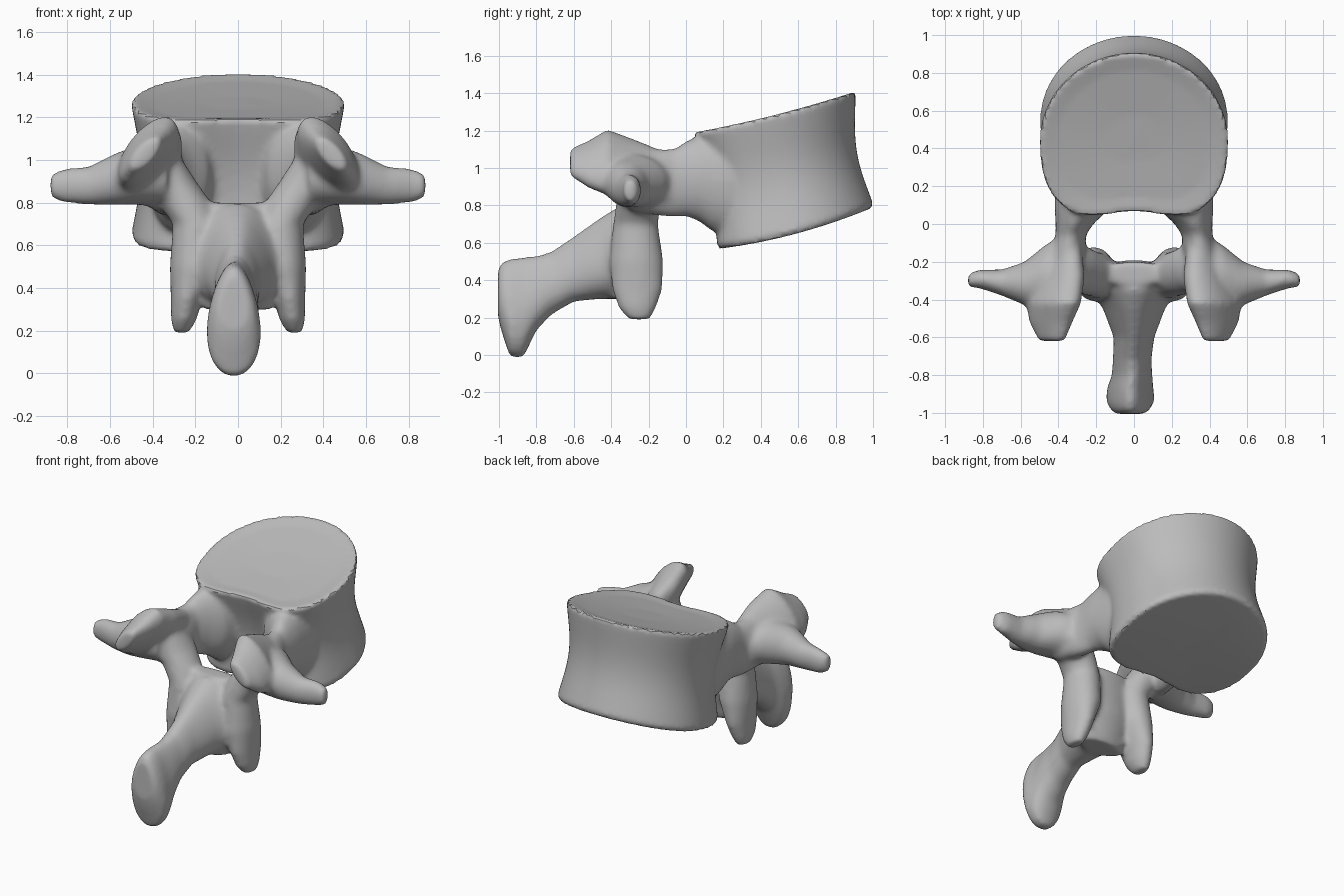
import bpy, bmesh, math

cube = bpy.data.objects.get("Cube")
if cube:
    bpy.data.objects.remove(cube)

bone = bpy.data.materials.new("bone grey")
bone.use_nodes = True
colour = (0.5, 0.5, 0.5, 1)
bone.diffuse_color = colour
bone.node_tree.nodes["Principled BSDF"].inputs["Base Color"].default_value = colour


def skin(bm, rings):
    """Join closed rings of points into one capped solid."""
    loops = [[bm.verts.new(p) for p in ring] for ring in rings]
    n = len(loops[0])
    for low, high in zip(loops, loops[1:]):
        for i in range(n):
            j = (i + 1) % n
            bm.faces.new((low[i], low[j], high[j], high[i]))
    bm.faces.new(loops[0][::-1])
    bm.faces.new(loops[-1])


def limb(bm, axis, stations, side=1, shear=0, taper=0, n=28):
    """Elliptical sections along an axis: position, two centres, two radii."""
    rings = []
    for pos, c1, c2, r1, r2 in stations:
        ring = []
        for i in range(n):
            a = math.tau * i / n
            u, v = math.cos(a), math.sin(a)
            p = [c1 + r1 * u * (1 - taper * v), c2 + r2 * v + shear * r1 * u]
            p.insert("xyz".index(axis), pos)
            p[0] *= side
            ring.append(p)
        rings.append(ring)
    skin(bm, rings)


def end_height(t, y):
    """Height of the sloping body at level t, for y from -1 (back) to 1."""
    return 0.56 + 0.62 * t + 0.115 * (y + 1) - 0.035 * (1 - t / 2) * (1 - y * y)


# Vertebral body: kidney outline, pinched waist, sloping ends
def body_ring(t, scale, sink=0, n=72):
    ring = []
    for i in range(n):
        a = math.tau * i / n
        u, v = math.cos(a), math.sin(a)
        power = 1 if v > 0 else 0.76
        x = math.copysign(abs(u) ** power, u) * scale
        y = math.copysign(abs(v) ** power, v) * scale
        if v < 0:
            y += 0.18 * math.exp(-(x / 0.5) ** 2) * scale
        back, front = 0.11 - 0.13 * t, 1.005 - 0.1 * t
        ring.append((0.5 * x, (back + front) / 2 + (front - back) / 2 * y,
                     end_height(t, y) + sink))
    return ring


bm = bmesh.new()
rings = [body_ring(0, s, d) for s, d in ((0.3, 0.01), (0.7, 0.005), (0.97, 0))]
for k in range(13):
    t = 0.04 + 0.94 * k / 12
    rings.append(body_ring(t, 1 - 0.09 * math.sin(math.pi * t) ** 1.3))
rings += [body_ring(1, s, d) for s, d in ((0.985, 0), (0.8, -0.01), (0.3, -0.015))]
skin(bm, rings)

# Paired parts of the arch
for side in (1, -1):
    # Pedicle, flaring into the body
    limb(bm, "y", [(0.4, 0.3, 0.93, 0.08, 0.2), (0.25, 0.31, 0.93, 0.11, 0.27),
                   (0.14, 0.265, 0.93, 0.155, 0.27), (0.07, 0.28, 0.945, 0.14, 0.23),
                   (0, 0.315, 0.94, 0.1, 0.2), (-0.06, 0.335, 0.92, 0.08, 0.185),
                   (-0.12, 0.345, 0.92, 0.09, 0.18), (-0.3, 0.38, 0.93, 0.1, 0.16)], side)
    # Superior articular process
    limb(bm, "y", [(-0.1, 0.36, 0.95, 0.08, 0.12), (-0.28, 0.39, 0.98, 0.13, 0.15),
                   (-0.42, 0.425, 1.03, 0.145, 0.145), (-0.52, 0.44, 1.02, 0.115, 0.1),
                   (-0.62, 0.435, 1.03, 0.07, 0.055)], side, shear=-0.7)
    # Transverse process
    limb(bm, "x", [(0.33, -0.22, 0.92, 0.19, 0.14), (0.47, -0.28, 0.93, 0.17, 0.14),
                   (0.58, -0.315, 0.91, 0.115, 0.12), (0.7, -0.31, 0.88, 0.07, 0.09),
                   (0.82, -0.29, 0.88, 0.05, 0.08), (0.88, -0.3, 0.88, 0.035, 0.055)], side)
    # Lamina side and inferior articular process
    limb(bm, "z", [(1, 0.34, -0.25, 0.08, 0.11), (0.9, 0.305, -0.235, 0.11, 0.13),
                   (0.8, 0.25, -0.255, 0.125, 0.12), (0.7, 0.195, -0.27, 0.11, 0.12),
                   (0.5, 0.21, -0.265, 0.11, 0.145), (0.35, 0.24, -0.26, 0.075, 0.135),
                   (0.25, 0.255, -0.26, 0.06, 0.1), (0.19, 0.265, -0.25, 0.035, 0.06)], side)

# Lamina centre
limb(bm, "z", [(0.8, 0, -0.26, 0.17, 0.06), (0.7, 0, -0.29, 0.22, 0.09),
               (0.5, 0, -0.3, 0.22, 0.11), (0.3, 0, -0.33, 0.16, 0.08)])
# Spinous process
limb(bm, "y", [(-0.25, 0, 0.54, 0.21, 0.23), (-0.35, 0, 0.55, 0.22, 0.25),
               (-0.45, 0, 0.52, 0.16, 0.22), (-0.6, 0, 0.46, 0.105, 0.175),
               (-0.72, -0.01, 0.385, 0.1, 0.17), (-0.8, -0.01, 0.33, 0.105, 0.2),
               (-0.87, -0.02, 0.255, 0.12, 0.27), (-0.94, -0.02, 0.25, 0.125, 0.265),
               (-0.985, -0.02, 0.31, 0.1, 0.19), (-1.005, -0.02, 0.33, 0.075, 0.13)],
     taper=0.25)

# Fuse all parts into one bone
bmesh.ops.recalc_face_normals(bm, faces=bm.faces)
mesh = bpy.data.meshes.new("vertebra")
bm.to_mesh(mesh)
bm.free()
mesh.materials.append(bone)
bone_object = bpy.data.objects.new("vertebra", mesh)
bpy.context.collection.objects.link(bone_object)
bpy.ops.object.select_all(action='DESELECT')
bone_object.select_set(True)
bpy.context.view_layer.objects.active = bone_object
fuse = bone_object.modifiers.new("fuse", 'REMESH')
fuse.mode = 'VOXEL'
fuse.voxel_size = 0.015
bpy.ops.object.modifier_apply(modifier="fuse")

# Soften everything but the rims of the body
soft = bone_object.vertex_groups.new(name="soft")
for vert in bone_object.data.vertices:
    y = (vert.co.y - 0.5) / 0.46
    inside = end_height(0, y) + 0.05 < vert.co.z < end_height(1, y) - 0.05
    soft.add([vert.index], 1 if inside or vert.co.y < -0.03 else 0.15, 'REPLACE')
soften = bone_object.modifiers.new("soften", 'SMOOTH')
soften.factor = 0.5
soften.iterations = 14
soften.vertex_group = soft.name
bpy.ops.object.modifier_apply(modifier="soften")
bpy.ops.object.shade_smooth_by_angle(angle=math.radians(35))
